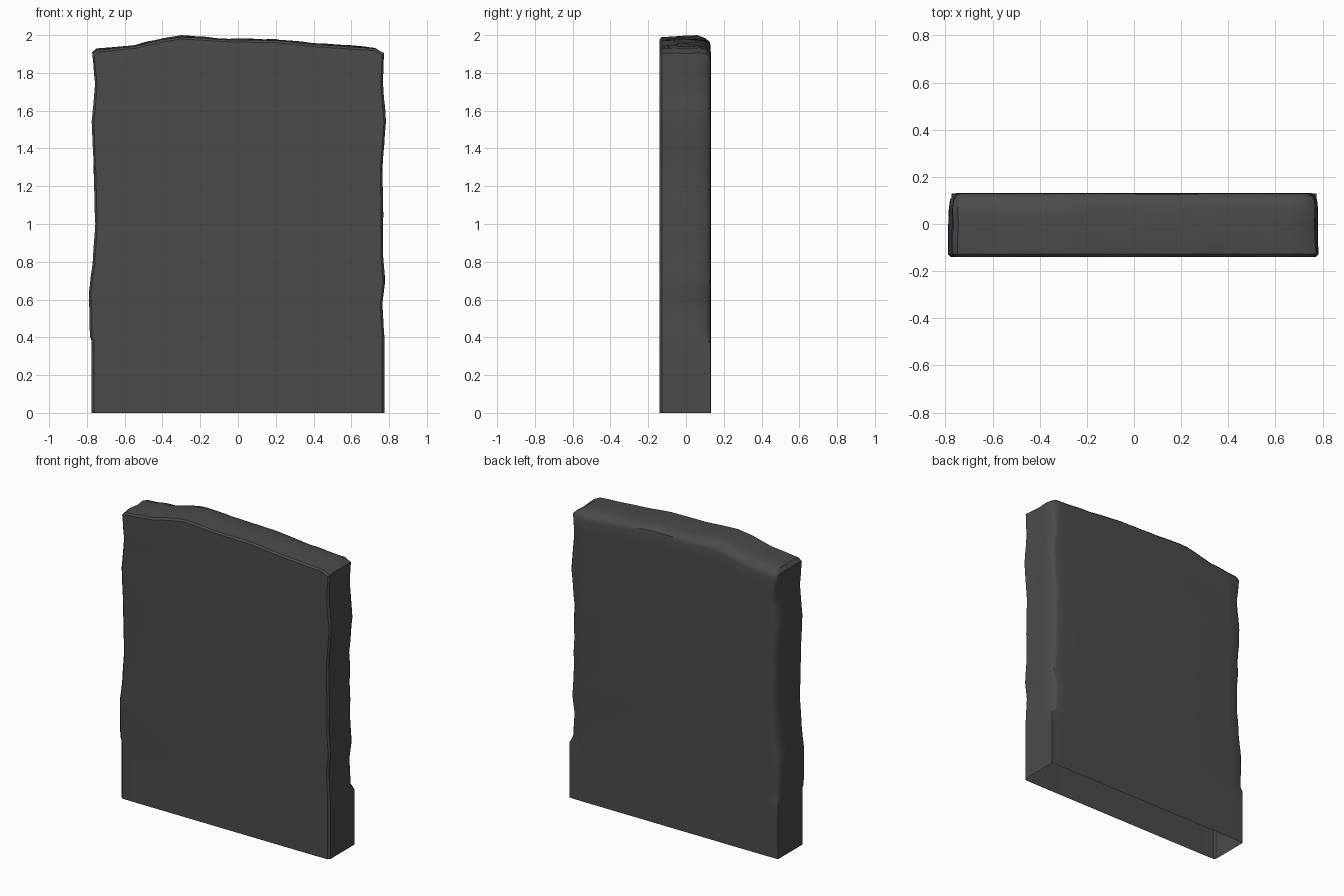
import bpy, bmesh, math
from mathutils import Vector, noise

if "Cube" in bpy.data.objects:
    bpy.data.objects.remove(bpy.data.objects["Cube"])

# Weathered outline of the slab (x, z), left foot over the top to the right foot
OUTLINE = [(-.775, 0), (-.775, .38), (-.785, .41), (-.79, .65), (-.77, .8), (-.757, 1.0),
           (-.765, 1.3), (-.775, 1.55), (-.757, 1.75), (-.773, 1.91), (-.75, 1.93),
           (-.55, 1.95), (-.4, 1.985), (-.3, 2.0), (-.05, 1.985), (.2, 1.98), (.4, 1.96),
           (.73, 1.938), (.775, 1.915), (.768, 1.75), (.785, 1.55), (.765, 1.3),
           (.77, 1.05), (.768, .85), (.78, .7), (.765, .58), (.775, .41), (.775, .38), (.775, 0)]

# Rings from front to back: y, side inset, top inset, roughness
RINGS = [(-.141, .085, .09, 0), (-.139, .012, .02, 0), (-.128, 0, .008, .003),
         (-.07, 0, 0, .008), (0, 0, 0, .010), (.06, 0, 0, .010), (.105, .008, .012, .010),
         (.125, .022, .03, .010), (.13, .035, .05, .006), (.132, .1, .12, 0)]


def resample(points, step):
    out = []
    for a, b in zip(points, points[1:]):
        a, b = Vector(a), Vector(b)
        n = max(1, math.ceil((b - a).length / step))
        out += [a.lerp(b, i / n) for i in range(n)]
    return out + [Vector(points[-1])]


def ring_point(p, y, side, top, rough):
    # The foot below the rough break stays square
    if p.y < .4:
        if y > .1:
            side = 0 if y < .131 else side
        rough = 0
    w = noise.noise(Vector((p.x * 5, y * 9, p.y * 5)))
    x = p.x * (1 - side / .775) - math.copysign(rough * abs(w) * 1.5, p.x)
    z = p.y * (1 - top / 1.95)
    if p.y > 1.9:
        z -= rough * abs(w) * 2
    return x, y, z


bm = bmesh.new()
path = resample(OUTLINE, .08)
rings = [[bm.verts.new(ring_point(p, *r)) for p in path] for r in RINGS]

# Skin between rings, leaving the underside open
for r0, r1 in zip(rings, rings[1:]):
    for i in range(len(path) - 1):
        bm.faces.new((r0[i], r0[i + 1], r1[i + 1], r1[i]))

# Flat front and back panels
bm.faces.new(rings[0][::-1])
bm.faces.new(rings[-1])
bmesh.ops.recalc_face_normals(bm, faces=bm.faces)
front = min(bm.faces, key=lambda f: f.calc_center_median().y)
front.normal_update()
if front.normal.y > 0:
    bmesh.ops.reverse_faces(bm, faces=bm.faces)

mesh = bpy.data.meshes.new("stone_slab")
bm.to_mesh(mesh)
bm.free()
slab = bpy.data.objects.new("stone_slab", mesh)
bpy.context.collection.objects.link(slab)

stone = bpy.data.materials.new("dark_grey_stone")
stone.diffuse_color = (.07, .07, .07, 1)
stone.use_nodes = True
stone.node_tree.nodes["Principled BSDF"].inputs["Base Color"].default_value = stone.diffuse_color
mesh.materials.append(stone)

bpy.context.view_layer.objects.active = slab
slab.select_set(True)
bpy.ops.object.shade_smooth_by_angle(angle=math.radians(35))
